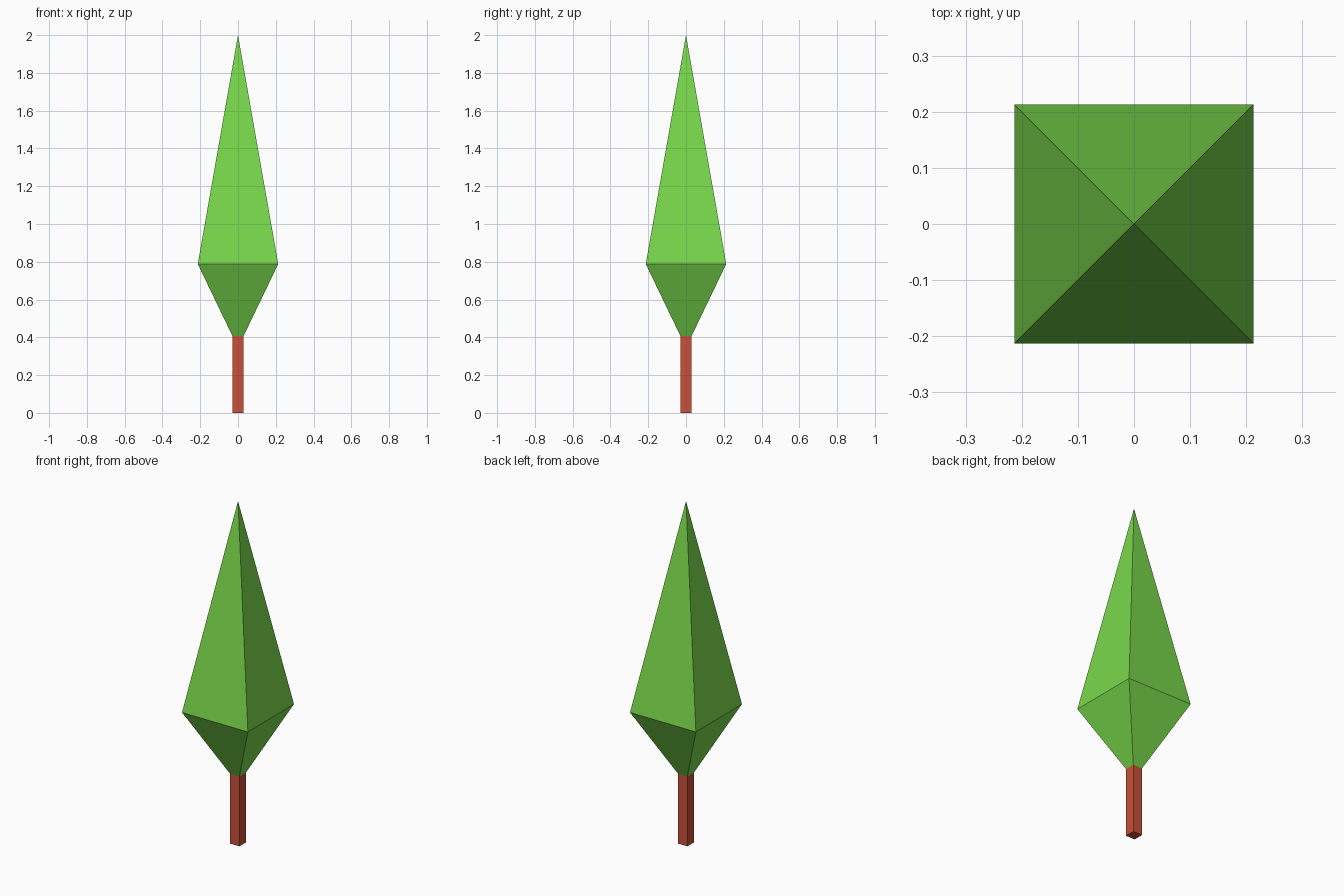
import bpy, bmesh

if "Cube" in bpy.data.objects:
    bpy.data.objects.remove(bpy.data.objects["Cube"])


def square_loft(name, rings, color, cap_bottom=False, tip=None):
    """Stack square rings (half_width, z), optionally ending in a pointed tip."""
    bm = bmesh.new()
    loops = [[bm.verts.new((sx * h, sy * h, z))
              for sx, sy in ((-1, -1), (1, -1), (1, 1), (-1, 1))]
             for h, z in rings]
    for low, high in zip(loops, loops[1:]):
        for i in range(4):
            j = (i + 1) % 4
            bm.faces.new((low[i], low[j], high[j], high[i]))
    if cap_bottom:
        bm.faces.new(loops[0][::-1])
    if tip is not None:
        apex = bm.verts.new((0, 0, tip))
        for i in range(4):
            bm.faces.new((loops[-1][i], loops[-1][(i + 1) % 4], apex))
    mesh = bpy.data.meshes.new(name)
    bm.to_mesh(mesh)
    bm.free()
    mat = bpy.data.materials.new(name + "_color")
    mat.diffuse_color = color
    mat.use_nodes = True
    mat.node_tree.nodes["Principled BSDF"].inputs["Base Color"].default_value = mat.diffuse_color
    mesh.materials.append(mat)
    obj = bpy.data.objects.new(name, mesh)
    bpy.context.collection.objects.link(obj)
    return obj


# Square trunk, meeting the foliage at its top edge
square_loft("trunk", [(0.03, 0.0), (0.03, 0.408)], (0.58, 0.08, 0.04, 1), cap_bottom=True)

# Faceted foliage: flared underside and tall pyramid
square_loft("foliage", [(0.03, 0.408), (0.213, 0.788)], (0.19, 0.68, 0.07, 1), tip=2.0)
